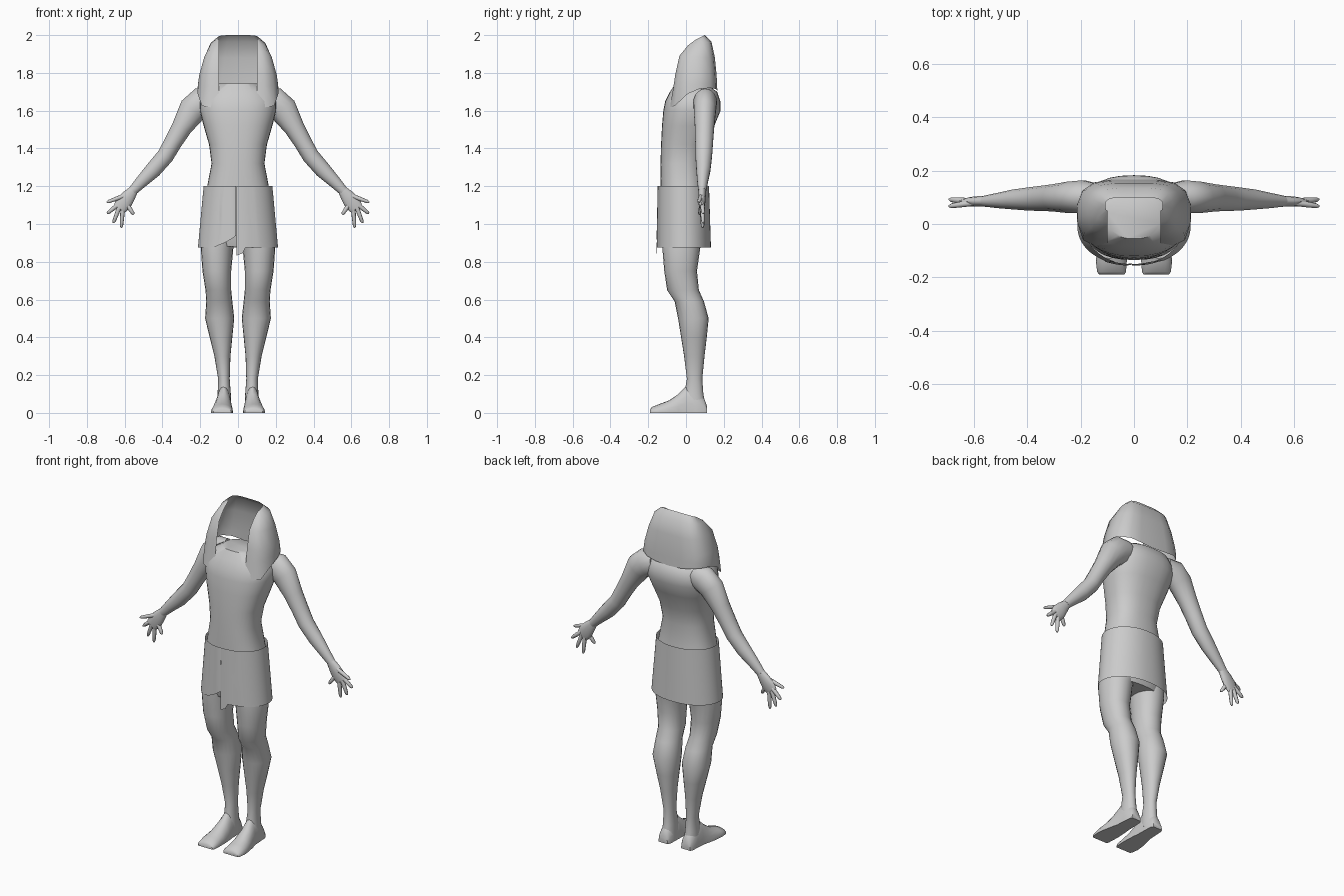
import bpy, bmesh, math
from mathutils import Vector

if "Cube" in bpy.data.objects:
    bpy.data.objects.remove(bpy.data.objects["Cube"])


def finish(name, bm, mirror=False, angle=50):
    bmesh.ops.remove_doubles(bm, verts=bm.verts, dist=0.0002)
    bmesh.ops.recalc_face_normals(bm, faces=bm.faces)
    me = bpy.data.meshes.new(name)
    bm.to_mesh(me)
    bm.free()
    ob = bpy.data.objects.new(name, me)
    bpy.context.collection.objects.link(ob)
    if mirror:
        m = ob.modifiers.new("mirror", 'MIRROR')
        m.merge_threshold = 0.0005
    bpy.ops.object.select_all(action='DESELECT')
    ob.select_set(True)
    bpy.context.view_layer.objects.active = ob
    bpy.ops.object.shade_smooth_by_angle(angle=math.radians(angle))
    return ob


def ring(c, u, v, n=20, p=2.0):
    """Superellipse around c with half-axes u and v."""
    pts = []
    for i in range(n):
        a = 2 * math.pi * i / n
        s, t = math.cos(a), math.sin(a)
        pts.append(Vector(c) + Vector(u) * math.copysign(abs(s) ** (2 / p), s)
                   + Vector(v) * math.copysign(abs(t) ** (2 / p), t))
    return pts


def skin(bm, rows, closed=True, caps=True):
    """Bridge rows of points into a surface."""
    vs = [[bm.verts.new(p) for p in r] for r in rows]
    n = len(vs[0])
    for a, b in zip(vs, vs[1:]):
        for i in range(n if closed else n - 1):
            j = (i + 1) % n
            bm.faces.new((a[i], a[j], b[j], b[i]))
    if caps:
        bm.faces.new(vs[0])
        bm.faces.new(vs[-1])


def box_ring(z, x0, x1, y0, y1, n=20, p=2.0):
    """Horizontal ring from its extents."""
    return ring(((x0 + x1) / 2, (y0 + y1) / 2, z), ((x1 - x0) / 2, 0, 0),
                (0, (y1 - y0) / 2, 0), n, p)


def limb(bm, pts, n=14, p=2.0):
    """Tube along points (x, y, z, in-plane radius, y radius)."""
    rows = []
    for i, (x, y, z, a, b) in enumerate(pts):
        q, r = pts[max(i - 1, 0)], pts[min(i + 1, len(pts) - 1)]
        t = Vector((r[0] - q[0], 0, r[2] - q[2])).normalized()
        rows.append(ring((x, y, z), (-t.z * a, 0, t.x * a), (0, b, 0), n, p))
    skin(bm, rows)


# Torso with flat neck cap
torso = [(0.88, .16, -.11, .08), (0.95, .18, -.13, .11), (1.1, .18, -.135, .11),
         (1.2, .163, -.135, .10), (1.32, .14, -.135, .092), (1.42, .153, -.132, .11),
         (1.52, .182, -.127, .15), (1.6, .202, -.12, .183), (1.65, .2, -.11, .182),
         (1.7, .17, -.085, .165), (1.745, .1, -.055, .10)]
bm = bmesh.new()
skin(bm, [box_ring(z, -w, w, f, b, 32, 2.4) for z, w, f, b in torso])
finish("torso", bm)

# Arms
bm = bmesh.new()
limb(bm, [(.13, .10, 1.66, .06, .05), (.19, .102, 1.645, .08, .063), (.24, .10, 1.605, .075, .06),
          (.298, .098, 1.51, .054, .052), (.345, .096, 1.43, .047, .048),
          (.385, .094, 1.36, .045, .045), (.45, .092, 1.285, .043, .038),
          (.51, .088, 1.225, .033, .029), (.558, .086, 1.175, .025, .021)])
finish("arms", bm, True)

# Hands: palm and five spread fingers
bm = bmesh.new()
limb(bm, [(.55, .086, 1.183, .024, .02), (.578, .085, 1.148, .036, .02),
          (.605, .084, 1.112, .044, .018), (.628, .083, 1.082, .036, .012)])
fingers = [(.60, .08, 1.15, .695, .067, 1.115), (.632, .086, 1.105, .693, .092, 1.055),
           (.628, .086, 1.09, .66, .09, 1.005), (.61, .085, 1.08, .618, .088, .98),
           (.585, .082, 1.10, .552, .072, 1.05)]
for x0, y0, z0, x1, y1, z1 in fingers:
    a, b = Vector((x0, y0, z0)), Vector((x1, y1, z1))
    limb(bm, [(*a.lerp(b, t), r, r) for t, r in ((0, .012), (.5, .011), (.88, .009), (1, .004))], 8)
finish("hands", bm, True)

# Legs
legs = [(1.0, .004, .18, -.13, .1), (.87, .025, .197, -.125, .075), (.75, .036, .188, -.115, .058),
        (.65, .036, .172, -.1, .068), (.59, .03, .168, -.06, .095), (.5, .02, .174, -.042, .12),
        (.4, .03, .15, -.026, .11), (.3, .04, .125, -.01, .098), (.18, .044, .105, .005, .086),
        (.1, .038, .108, -.01, .092), (.03, .035, .112, -.02, .105)]
bm = bmesh.new()
skin(bm, [box_ring(*r, 20, 2.1) for r in legs])
finish("legs", bm, True)

# Feet: arched sections from heel to toe, flat underneath
feet = [(.11, .045, .105, .04), (.095, .037, .112, .08), (.05, .035, .115, .13),
        (.0, .034, .118, .14), (-.04, .03, .128, .10), (-.09, .027, .138, .066),
        (-.14, .027, .143, .047), (-.18, .03, .138, .032), (-.19, .036, .13, .018)]
bm = bmesh.new()
rows = []
for y, x0, x1, h in feet:
    c, w = (x0 + x1) / 2, (x1 - x0) / 2
    arc = [(c + w * math.cos(a), y, .008 + (h - .008) * math.sin(a))
           for a in [math.pi * i / 10 for i in range(11)]]
    rows.append([(x1, y, 0)] + arc + [(x0, y, 0)])
skin(bm, rows)
finish("feet", bm, True)


# Wrapped kilt: open sheet with a curved overlap and hanging tab in front
def hem(x, front, t):
    if front and t < .5 and x < .045:
        return .832 + .4 * x
    if front and t > .5:
        return .875 + .065 * max(0, 1 + x / .17) ** 2
    return .875


bm = bmesh.new()
N = 96
rows = []
for k in range(5):
    f = k / 4
    row = []
    for i in range(N + 1):
        t = i / N
        a = -math.pi / 2 + 2 * math.pi * t
        w, yf, yb = .182 + .03 * f, -.15 - .006 * f, .122 + .01 * f
        x = w * math.copysign(abs(math.cos(a)) ** .92, math.cos(a))
        y = (yf + yb) / 2 + (yb - yf) / 2 * math.sin(a)
        if i == N:
            x, y = -.002, y + .003
        z = 1.2 + (hem(x, y < 0, t) - 1.2) * f
        row.append((x - .008 * (y < -.14), y, z))
    rows.append(row)
skin(bm, rows, closed=False, caps=False)
finish("kilt", bm)

# Headdress: open-fronted cloth shell with two front lappets
levels = [(1.975, 2.0, .107, .05, .10), (1.945, 1.965, .145, .01, .135), (1.89, 1.88, .178, -.035, .153),
          (1.79, 1.79, .205, -.057, .162), (1.73, 1.75, .212, -.066, .164)]
cols = [(0, 0), (.35, .0), (.8, .1), (1, .38), (1, .62), (.9, .84), (.7, .96), (.4, 1), (0, 1)]
low_z = [1.62, 1.617, 1.625, 1.69, 1.715, 1.72, 1.715, 1.705, 1.70]
rows = []
for zf, zb, w, yf, yb in levels + [(0, 0, .214, -.085, .166)]:
    row = []
    for i, (fx, fy) in enumerate(cols):
        x = .1 + (w - .1) * fx if i < 4 else w * fx
        z = zf + (zb - zf) * fy if zf else low_z[i]
        row.append((x, yf + (yb - yf) * fy, z))
    rows.append(row)
bm = bmesh.new()
skin(bm, rows, closed=False, caps=False)
finish("headdress", bm, True)
